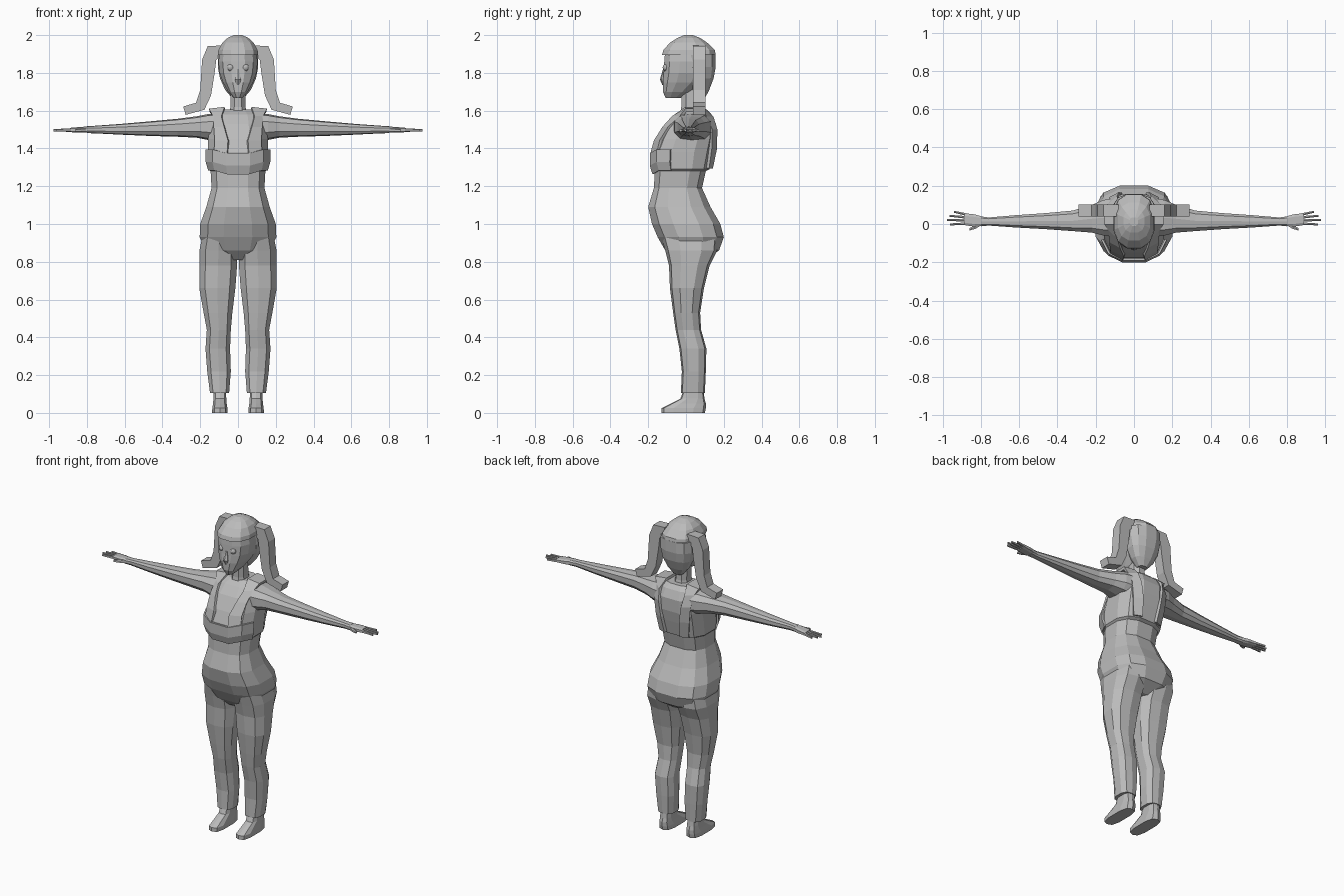
import bpy, bmesh, math
from mathutils import Vector
from mathutils.bvhtree import BVHTree

grey = bpy.data.materials.new("plain grey")
grey.diffuse_color = (0.5, 0.5, 0.5, 1)


def finish(name, bm, mirror=False, thick=0):
    bmesh.ops.recalc_face_normals(bm, faces=bm.faces[:])
    me = bpy.data.meshes.new(name)
    bm.to_mesh(me)
    bm.free()
    me.materials.append(grey)
    ob = bpy.data.objects.new(name, me)
    bpy.context.collection.objects.link(ob)
    if thick:
        m = ob.modifiers.new("thickness", 'SOLIDIFY')
        m.thickness, m.offset = thick, 0
    if mirror:
        m = ob.modifiers.new("mirror", 'MIRROR')
        m.use_mirror_merge = False
    return ob


def loop(n, a0, a1, b0, b1, p):
    """Rounded closed section filling the box a0..a1 by b0..b1."""
    k = math.cos(math.pi / n)
    pts = []
    for i in range(n):
        t = 2 * math.pi * (i + 0.5) / n
        c, s = [math.copysign(min(1, abs(f) / k) ** p, f) for f in (math.cos(t), math.sin(t))]
        pts.append(((a0 + a1) / 2 + c * (a1 - a0) / 2, (b0 + b1) / 2 + s * (b1 - b0) / 2))
    return pts


def loft(name, rings, axis='z', n=12, p=0.8, mirror=False):
    """Rings are (position, a0, a1, b0, b1): x/y box along z, or y/z box along x."""
    bm = bmesh.new()
    rows = []
    for pos, *box in rings:
        rows.append([bm.verts.new((a, b, pos) if axis == 'z' else (pos, a, b))
                     for a, b in loop(n, *box, p)])
    for r, s in zip(rows, rows[1:]):
        for i in range(n):
            j = (i + 1) % n
            bm.faces.new((r[i], r[j], s[j], s[i]))
    bm.faces.new(rows[0])
    bm.faces.new(rows[-1])
    return finish(name, bm, mirror)


def sym(rows):
    """(z, half width, front y, back y) to centred ring boxes."""
    return [(z, -w, w, f, b) for z, w, f, b in rows]


# torso and hips, with a small step where the top ends above the waist
torso = loft("torso", sym([
    (0.81, 0.06, -0.06, 0.10), (0.86, 0.17, -0.11, 0.175), (0.93, 0.203, -0.15, 0.20),
    (1.00, 0.20, -0.18, 0.182), (1.09, 0.168, -0.20, 0.13), (1.19, 0.14, -0.17, 0.085),
    (1.28, 0.145, -0.165, 0.105), (1.29, 0.155, -0.17, 0.125), (1.38, 0.158, -0.178, 0.145),
    (1.45, 0.158, -0.15, 0.158), (1.53, 0.152, -0.105, 0.158), (1.58, 0.135, -0.06, 0.135),
    (1.605, 0.09, -0.02, 0.11)]), p=0.75)
loft("neck", sym([(1.56, 0.05, -0.035, 0.09), (1.62, 0.04, -0.025, 0.075),
                  (1.72, 0.038, -0.025, 0.07)]), n=8)

# trouser legs
loft("trouser_leg", [
    (0.93, 0.01, 0.19, -0.13, 0.17), (0.86, 0.004, 0.204, -0.11, 0.165),
    (0.78, 0.005, 0.205, -0.09, 0.125), (0.66, 0.014, 0.205, -0.085, 0.095),
    (0.53, 0.03, 0.182, -0.068, 0.075), (0.44, 0.038, 0.165, -0.055, 0.08),
    (0.34, 0.042, 0.172, -0.035, 0.108), (0.22, 0.038, 0.163, -0.022, 0.105),
    (0.105, 0.047, 0.148, -0.027, 0.10)], n=10, mirror=True)

# feet
loft("foot", [
    (0.0, 0.055, 0.137, -0.13, 0.10), (0.025, 0.056, 0.136, -0.13, 0.105),
    (0.05, 0.06, 0.132, -0.08, 0.105), (0.075, 0.062, 0.13, -0.03, 0.098),
    (0.14, 0.064, 0.128, -0.005, 0.09)], n=10, p=0.7, mirror=True)

# arms
loft("arm", [
    (0.08, -0.07, 0.14, 1.43, 1.59), (0.16, -0.06, 0.125, 1.445, 1.582),
    (0.22, -0.045, 0.10, 1.457, 1.57), (0.32, -0.037, 0.07, 1.462, 1.557),
    (0.46, -0.027, 0.057, 1.466, 1.544), (0.62, -0.018, 0.046, 1.473, 1.53),
    (0.76, -0.008, 0.034, 1.48, 1.52), (0.80, -0.012, 0.04, 1.481, 1.518)],
    axis='x', n=10, mirror=True)

# hands with four fingers and a thumb
loft("palm", [(0.785, -0.008, 0.036, 1.484, 1.517), (0.83, -0.014, 0.05, 1.484, 1.514),
              (0.885, -0.006, 0.056, 1.486, 1.51)], axis='x', n=8, p=0.6, mirror=True)
for word, y, dy, tip in (("little", 0.048, 0.016, 0.94), ("ring", 0.034, 0.009, 0.965),
                         ("middle", 0.018, 0.004, 0.976), ("index", 0.002, -0.004, 0.96)):
    loft(word + "_finger", [(0.87, y - 0.007, y + 0.007, 1.488, 1.508),
                            (tip, y + dy - 0.005, y + dy + 0.005, 1.489, 1.502)],
         axis='x', n=6, mirror=True)
loft("thumb", [(0.80, -0.008, 0.01, 1.486, 1.508), (0.83, -0.026, -0.006, 1.486, 1.505),
               (0.86, -0.034, -0.022, 1.488, 1.502)], axis='x', n=6, mirror=True)

# head and face
loft("face", sym([
    (1.667, 0.022, -0.108, -0.03), (1.70, 0.052, -0.122, 0.03), (1.75, 0.08, -0.123, 0.10),
    (1.80, 0.098, -0.118, 0.13), (1.86, 0.104, -0.115, 0.14), (1.92, 0.095, -0.11, 0.14),
    (1.97, 0.06, -0.06, 0.09)]))
loft("nose", sym([(1.735, 0.008, -0.125, -0.10), (1.765, 0.016, -0.138, -0.10),
                  (1.82, 0.006, -0.122, -0.10)]), n=6)
bm = bmesh.new()
bmesh.ops.create_uvsphere(bm, u_segments=10, v_segments=6, radius=0.019)
bmesh.ops.translate(bm, verts=bm.verts[:], vec=(0.04, -0.105, 1.828))
finish("eye", bm, mirror=True)

# hair: cap, back, and two bunches that kick outward at the ends
loft("hair_cap", sym([
    (1.895, 0.107, -0.127, 0.157), (1.92, 0.104, -0.12, 0.153), (1.96, 0.083, -0.085, 0.112),
    (1.985, 0.055, -0.045, 0.075), (2.0, 0.022, -0.01, 0.035)]))
loft("hair_back", sym([
    (1.665, 0.03, 0.045, 0.10), (1.71, 0.068, 0.03, 0.123), (1.77, 0.095, 0.01, 0.146),
    (1.83, 0.107, -0.01, 0.157), (1.90, 0.107, -0.02, 0.157)]))
outer = [(0.08, 1.945), (0.16, 1.942), (0.19, 1.87), (0.20, 1.71), (0.222, 1.642), (0.29, 1.622)]
inner = [(0.08, 1.90), (0.115, 1.87), (0.125, 1.79), (0.143, 1.68), (0.178, 1.605), (0.277, 1.578)]
bm = bmesh.new()
rows = [[bm.verts.new(q) for q in ((a, 0.038, b), (a, 0.102, b), (c, 0.102, d), (c, 0.038, d))]
        for (a, b), (c, d) in zip(outer, inner)]
for r, s in zip(rows, rows[1:]):
    for i in range(4):
        j = (i + 1) % 4
        bm.faces.new((r[i], r[j], s[j], s[i]))
bm.faces.new(rows[0])
bm.faces.new(rows[-1])
finish("hair_bunch", bm, mirror=True)

# shoulder straps laid on the torso, from chest over the shoulder to the back
me = torso.data
tree = BVHTree.FromPolygons([v.co.copy() for v in me.vertices],
                            [list(f.vertices) for f in me.polygons])


def on_body(x, z, side):
    hit = tree.ray_cast(Vector((x, side, z)), Vector((0, -side, 0)))[0]
    return Vector((x, hit.y + side * 0.008, z)) if hit else Vector((x, 0.05 + side * 0.05, z))


front = [(1.36, 0.055, 0.125), (1.44, 0.05, 0.12), (1.51, 0.07, 0.125), (1.565, 0.085, 0.13)]
back = [(1.565, 0.085, 0.13), (1.50, 0.075, 0.125), (1.40, 0.06, 0.115), (1.295, 0.05, 0.10)]
path = [[on_body(x, z, -1) for x in (a, b)] for z, a, b in front]
path += [[Vector((0.07, y, 1.612)), Vector((0.152, y, 1.602))] for y in (0.0, 0.09)]
path += [[on_body(x, z, 1) for x in (a, b)] for z, a, b in back]
bm = bmesh.new()
rows = [[bm.verts.new(q) for q in pair] for pair in path]
for r, s in zip(rows, rows[1:]):
    bm.faces.new((r[0], r[1], s[1], s[0]))
finish("shoulder_strap", bm, mirror=True, thick=0.018)

# chest band wrapping the front and sides
bm = bmesh.new()
rows = []
for z, w, f, b in ((1.265, 0.153, -0.172, 0.13), (1.31, 0.166, -0.186, 0.14),
                   (1.375, 0.166, -0.186, 0.15)):
    pts = [q for q in loop(12, -w, w, f, b, 0.75)[6:]]
    rows.append([bm.verts.new((x, y, z + 0.02 * (abs(x) > 0.1))) for x, y in pts])
for r, s in zip(rows, rows[1:]):
    for i in range(5):
        bm.faces.new((r[i], r[i + 1], s[i + 1], s[i]))
finish("chest_band", bm, thick=0.012)
